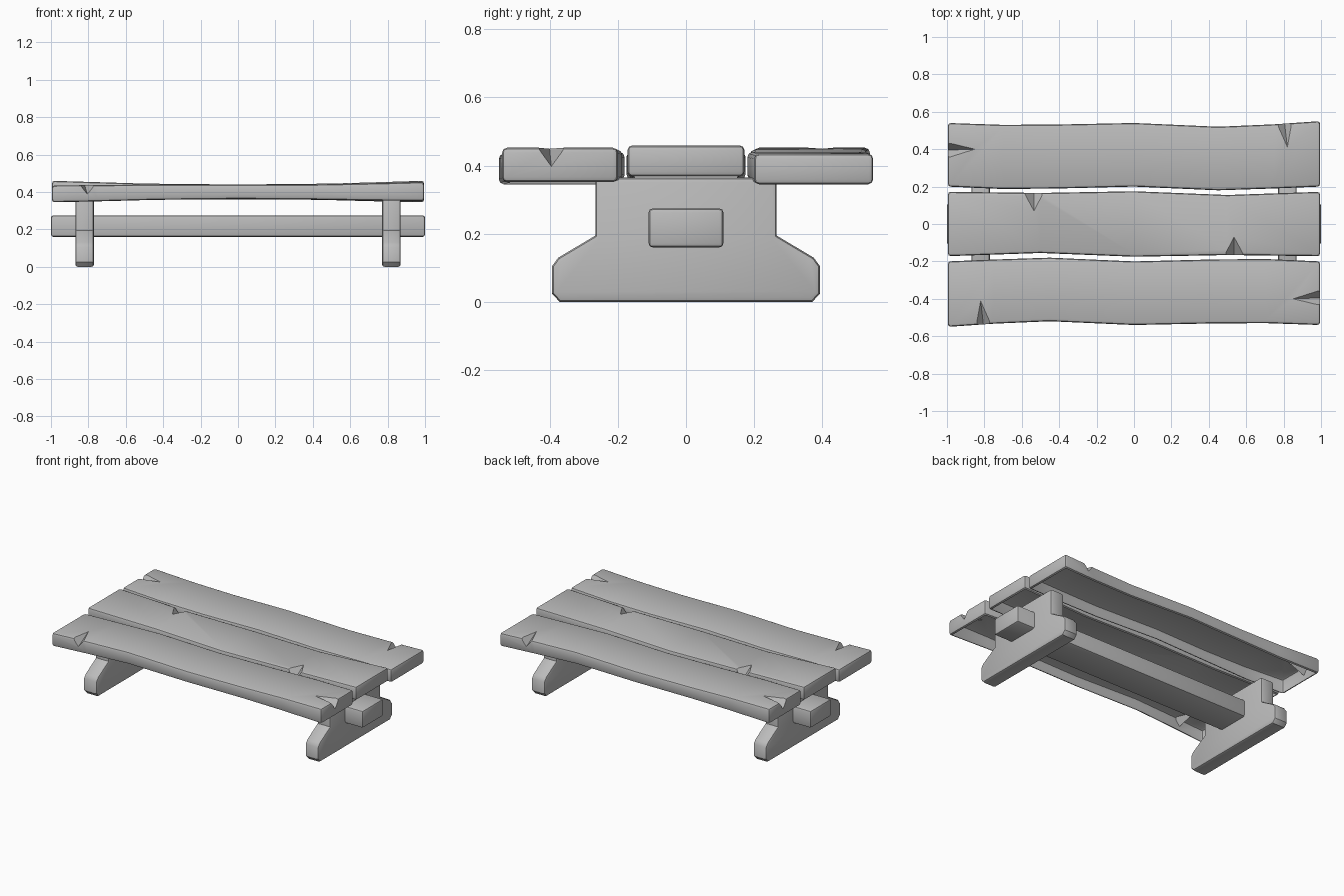
import bpy, bmesh, math
from mathutils import Vector

old = bpy.data.objects.get("Cube")
if old:
    bpy.data.objects.remove(old)

# One grey for everything
grey = bpy.data.materials.new("weathered grey")
grey.use_nodes = True
colour = (0.5, 0.5, 0.5, 1)
grey.diffuse_color = colour
grey.node_tree.nodes["Principled BSDF"].inputs["Base Color"].default_value = colour


def make_object(name, bm):
    bmesh.ops.recalc_face_normals(bm, faces=bm.faces)
    mesh = bpy.data.meshes.new(name)
    bm.to_mesh(mesh)
    bm.free()
    ob = bpy.data.objects.new(name, mesh)
    bpy.context.collection.objects.link(ob)
    mesh.materials.append(grey)
    return ob


def activate(ob):
    bpy.ops.object.select_all(action='DESELECT')
    ob.select_set(True)
    bpy.context.view_layer.objects.active = ob


def smooth(ob):
    activate(ob)
    bpy.ops.object.shade_smooth_by_angle(angle=math.radians(35))


def loft(rings):
    """Closed solid through rings of equal length."""
    bm = bmesh.new()
    loops = [[bm.verts.new(p) for p in ring] for ring in rings]
    n = len(loops[0])
    for a, b in zip(loops, loops[1:]):
        for i in range(n):
            j = (i + 1) % n
            bm.faces.new((a[i], a[j], b[j], b[i]))
    bm.faces.new(loops[0])
    bm.faces.new(loops[-1])
    bmesh.ops.recalc_face_normals(bm, faces=bm.faces)
    return bm


def soften(bm, width, limit=0.5):
    sharp = [e for e in bm.edges if e.calc_face_angle(0) > limit]
    bmesh.ops.bevel(bm, geom=sharp, offset=width, segments=2, profile=0.5,
                    affect='EDGES', clamp_overlap=True)


def split_cutter(tip, edge, half_width, depth):
    """Wedge that runs from a tip on the surface out past the plank edge."""
    tip, edge = Vector(tip), Vector(edge)
    reach = 1.3
    run = edge - tip
    side = Vector((-run.y, run.x, 0)).normalized() * half_width * reach
    out = tip + run * reach
    up = Vector((0, 0, 0.04))
    bm = bmesh.new()
    for p in (tip, out + side, out - side, out - Vector((0, 0, depth * reach)),
              tip + up, out + side + up, out - side + up):
        bm.verts.new(p)
    bmesh.ops.convex_hull(bm, input=bm.verts)
    ob = make_object("split_cutter", bm)
    ob.hide_render = True
    return ob


def plank(name, stations, splits):
    """Wavy board from (x, y low, y high, z low, z high), with split notches."""
    rings = [[(x, a, c), (x, b, c), (x, b, d), (x, a, d)]
             for x, a, b, c, d in stations]
    bm = loft(rings)
    soften(bm, 0.015)
    ob = make_object(name, bm)
    for s in splits:
        cutter = split_cutter(*s)
        mod = ob.modifiers.new("split", 'BOOLEAN')
        mod.operation = 'DIFFERENCE'
        mod.solver = 'EXACT'
        mod.object = cutter
        activate(ob)
        bpy.ops.object.modifier_apply(modifier=mod.name)
        bpy.data.objects.remove(cutter)
    # Boards are hollow shells, open underneath
    bm = bmesh.new()
    bm.from_mesh(ob.data)
    bm.normal_update()
    under = [f for f in bm.faces if f.normal.z < -0.97]
    bmesh.ops.delete(bm, geom=under, context='FACES')
    bm.to_mesh(ob.data)
    bm.free()
    smooth(ob)
    return ob


# Outer boards: the front one is the back one turned half way round
back = plank("back_plank", [
    (-0.995, 0.20, 0.54, 0.352, 0.453),
    (-0.70, 0.187, 0.53, 0.355, 0.446),
    (-0.40, 0.19, 0.532, 0.36, 0.44),
    (0, 0.20, 0.54, 0.363, 0.44),
    (0.45, 0.18, 0.52, 0.358, 0.44),
    (0.75, 0.19, 0.533, 0.35, 0.437),
    (0.995, 0.20, 0.55, 0.345, 0.435)],
    [((0.82, 0.41, 0.437), (0.805, 0.54, 0.437), 0.04, 0.05),
     ((-0.85, 0.40, 0.45), (-0.995, 0.395, 0.453), 0.04, 0.055)])
front = back.copy()
front.name = "front_plank"
front.rotation_euler.z = math.pi
bpy.context.collection.objects.link(front)

# Middle board
plank("middle_plank", [
    (-0.995, -0.172, 0.172, 0.368, 0.46),
    (-0.5, -0.155, 0.166, 0.362, 0.445),
    (0, -0.175, 0.175, 0.36, 0.44),
    (0.5, -0.166, 0.155, 0.362, 0.445),
    (0.995, -0.172, 0.172, 0.368, 0.46)],
    [((s * 0.535, s * -0.07, 0.446), (s * 0.535, s * -0.163, 0.446), 0.05, 0.06)
     for s in (1, -1)])

# Trestle legs with a wide foot
half = [(0.37, 0), (0.393, 0.025), (0.393, 0.105), (0.375, 0.13),
        (0.266, 0.195), (0.266, 0.365)]
outline = half + [(-y, z) for y, z in reversed(half)]
for side, name in ((1, "left_leg"), (-1, "right_leg")):
    bm = loft([[(side * x, y, z) for y, z in outline] for x in (0.77, 0.87)])
    soften(bm, 0.014, 1.2)
    smooth(make_object(name, bm))

# Stretcher beam through both legs
bm = loft([[(x, -0.11, 0.16), (x, 0.11, 0.16), (x, 0.11, 0.275), (x, -0.11, 0.275)]
           for x in (-1, 1)])
soften(bm, 0.013)
smooth(make_object("stretcher_beam", bm))
